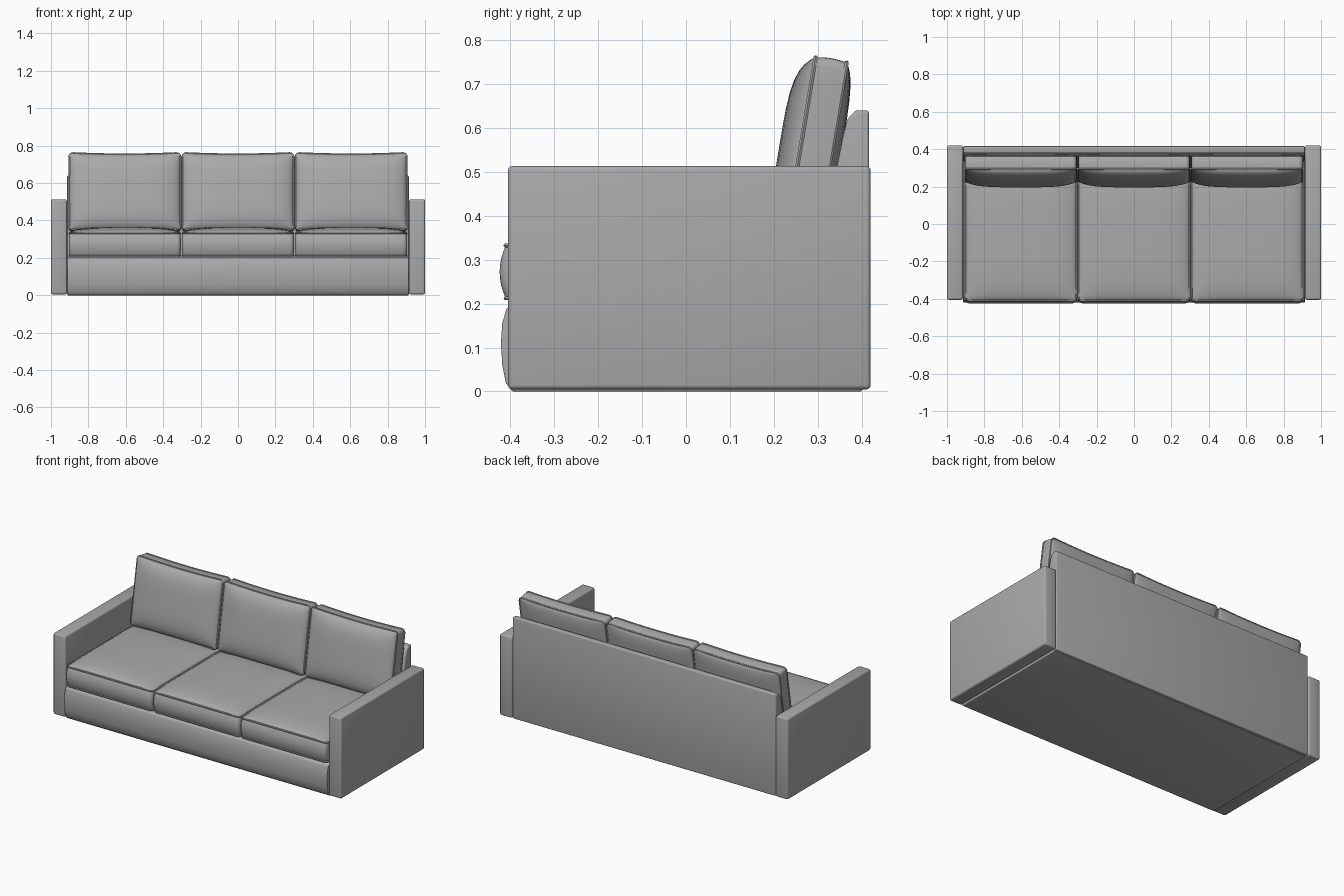
import bpy, bmesh, math
from mathutils import Matrix, Vector

cube = bpy.data.objects.get("Cube")
if cube:
    bpy.data.objects.remove(cube, do_unlink=True)

GREY = (0.4, 0.4, 0.4, 1)
fabric = bpy.data.materials.new("grey_fabric")
fabric.use_nodes = True
fabric.diffuse_color = GREY
fabric.node_tree.nodes["Principled BSDF"].inputs["Base Color"].default_value = GREY


def add_object(name, mesh, matrix=Matrix()):
    obj = bpy.data.objects.new(name, mesh)
    bpy.context.collection.objects.link(obj)
    obj.matrix_world = matrix
    mesh.materials.clear()
    mesh.materials.append(fabric)
    bpy.ops.object.select_all(action='DESELECT')
    obj.select_set(True)
    bpy.context.view_layer.objects.active = obj
    bpy.ops.object.shade_smooth_by_angle(angle=math.radians(40))
    return obj


def finish(name, bm, matrix=Matrix()):
    bmesh.ops.recalc_face_normals(bm, faces=bm.faces)
    mesh = bpy.data.meshes.new(name)
    bm.to_mesh(mesh)
    bm.free()
    return add_object(name, mesh, matrix)


def prism(name, profile, x0, x1, round_edge):
    """Extrude a (y, z) profile along x and soften its edges."""
    bm = bmesh.new()
    face = bm.faces.new([bm.verts.new((x0, y, z)) for y, z in profile])
    new = bmesh.ops.extrude_face_region(bm, geom=[face])["geom"]
    bmesh.ops.translate(bm, vec=(x1 - x0, 0, 0),
                        verts=[v for v in new if isinstance(v, bmesh.types.BMVert)])
    sharp = [e for e in bm.edges if e.calc_face_angle(0) > 0.6]
    bmesh.ops.bevel(bm, geom=sharp, offset=round_edge, segments=3,
                    profile=0.5, affect='EDGES')
    return finish(name, bm)


def outline(hx, hy, r, steps=12):
    """Rounded rectangle with evenly divided straight sides."""
    pts = []
    corners = [(1, 1), (-1, 1), (-1, -1), (1, -1)]
    for i, (sx, sy) in enumerate(corners):
        centre = Vector((sx * (hx - r), sy * (hy - r)))
        for k in range(5):
            a = math.pi / 2 * (i + k / 4)
            pts.append(centre + r * Vector((math.cos(a), math.sin(a))))
        nx, ny = corners[(i + 1) % 4]
        a = math.pi / 2 * (i + 1)
        end = Vector((nx * (hx - r), ny * (hy - r))) + r * Vector((math.cos(a), math.sin(a)))
        start = pts[-1]
        pts += [start.lerp(end, k / steps) for k in range(1, steps)]
    return pts


def cushion(name, hx, hy, hz, crown_up, crown_down, bulge, sag, matrix):
    """Pillow with crowned faces, puffed sides and piped seams."""
    rim = outline(hx, hy, 0.022)

    def shape(p, z):
        # the top edge dips slightly in the middle
        dip = sag * (1 - (p.x / hx) ** 2) * max(0, p.y / hy)
        return Vector((p.x, p.y - dip, z))

    def crown(p):
        u, v = min(1, abs(p.x / hx)), min(1, abs(p.y / hy))
        return ((1 - u ** 4) * (1 - v ** 4)) ** 0.55

    scales = [0.2, 0.4, 0.6, 0.75, 0.86, 0.93, 0.975, 1]
    rings = [[shape(p * s, -hz - crown_down * crown(p * s)) for p in rim] for s in scales]
    for k in range(1, 8):
        t = k / 4 - 1
        grow = bulge * (1 - t * t)
        side = outline(hx + grow * 0.2, hy + grow, 0.022)
        rings.append([shape(p, t * hz) for p in side])
    rings += [[shape(p * s, hz + crown_up * crown(p * s)) for p in rim] for s in scales[::-1]]

    bm = bmesh.new()
    loops = [[bm.verts.new(p) for p in ring] for ring in rings]
    n = len(rim)
    for a, b in zip(loops, loops[1:]):
        for i in range(n):
            j = (i + 1) % n
            bm.faces.new((a[i], a[j], b[j], b[i]))
    for loop, z in ((loops[0], -hz - crown_down), (loops[-1], hz + crown_up)):
        tip = bm.verts.new((0, 0, z))
        for i in range(n):
            bm.faces.new((loop[i], loop[(i + 1) % n], tip))
    finish(name, bm, matrix)

    # piping along both seams
    for label, z in (("front_piping", hz), ("rear_piping", -hz)):
        curve = bpy.data.curves.new(label, 'CURVE')
        curve.dimensions = '3D'
        curve.bevel_depth = 0.005
        curve.bevel_resolution = 1
        spline = curve.splines.new('POLY')
        spline.points.add(n - 1)
        for point, p in zip(spline.points, rim):
            point.co = (*shape(p, z), 1)
        spline.use_cyclic_u = True
        temp = bpy.data.objects.new("piping_path", curve)
        mesh = bpy.data.meshes.new_from_object(temp)
        bpy.data.objects.remove(temp)
        add_object(name + "_" + label, mesh, matrix)


# arms
arm = [(-0.405, 0.005), (0.42, 0.005), (0.42, 0.513), (-0.405, 0.513)]
for name, side in (("left_arm", 1), ("right_arm", -1)):
    prism(name, arm, side * 0.915, side, 0.01)

# base with a softly rounded front rail
base = [(0.4, 0), (-0.395, 0), (-0.41, 0.02), (-0.418, 0.06), (-0.421, 0.11),
        (-0.418, 0.155), (-0.408, 0.19), (-0.39, 0.203), (0.4, 0.203)]
prism("base", base, -0.913, 0.913, 0.004)

# back panel, thinner toward the top
panel = [(0.416, 0.005), (0.416, 0.639), (0.385, 0.639), (0.368, 0.62),
         (0.357, 0.58), (0.343, 0.51), (0.335, 0.4), (0.335, 0.005)]
prism("back_panel", panel, -0.913, 0.913, 0.005)

# three seat and three back cushions
lean = math.radians(90 - 9.5)
for i, place in enumerate(("right", "middle", "left")):
    x = (i - 1) * 0.605
    cushion(place + "_seat_cushion", 0.297, 0.345, 0.06, 0.032, 0.002, 0.014, 0,
            Matrix.Translation((x, -0.065, 0.272)))
    cushion(place + "_back_cushion", 0.297, 0.208, 0.036, 0.048, 0.022, 0.004, 0.008,
            Matrix.Translation((x, 0.296, 0.55)) @ Matrix.Rotation(lean, 4, 'X'))
